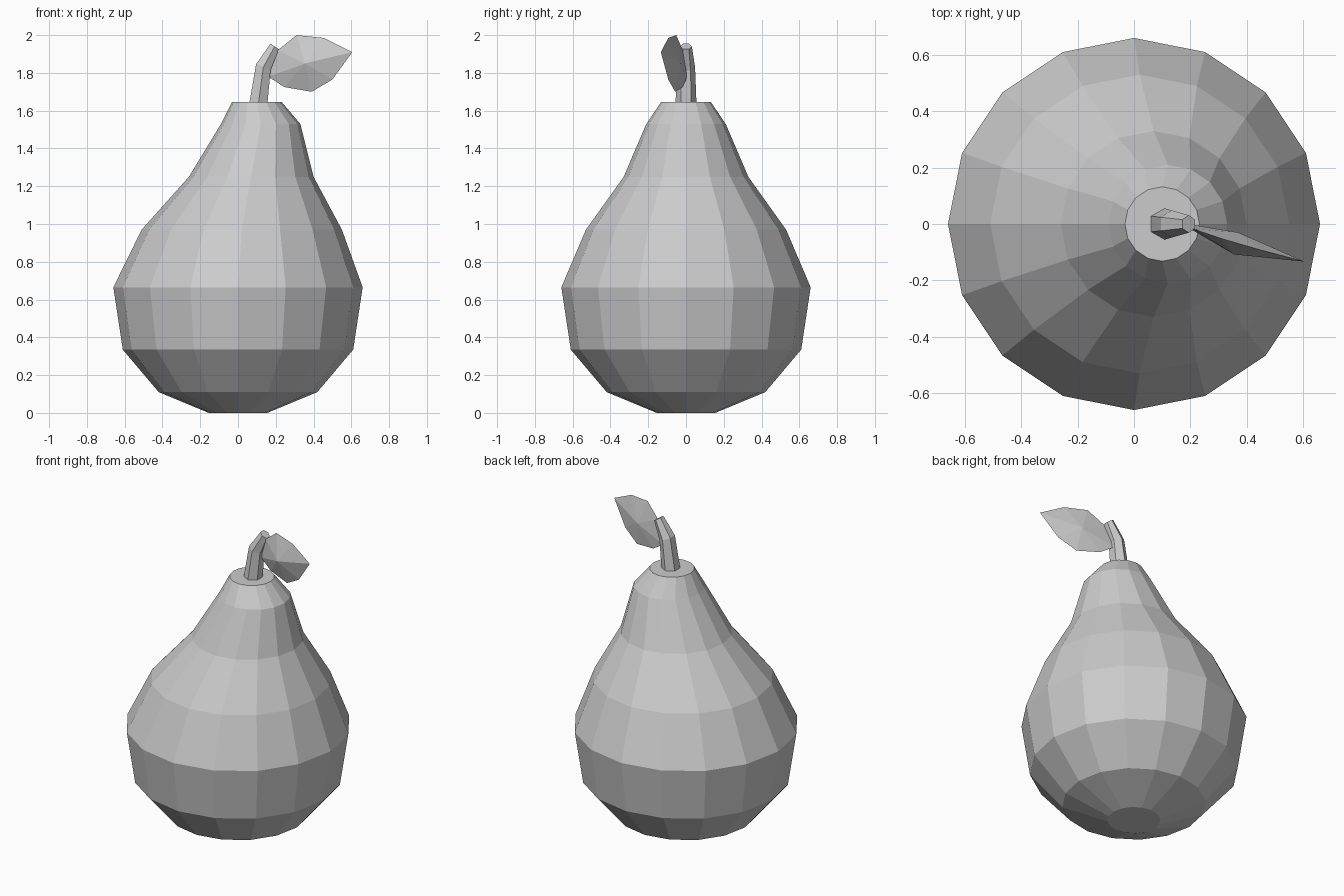
import bpy, bmesh, math
from mathutils import Vector

if "Cube" in bpy.data.objects:
    bpy.data.objects.remove(bpy.data.objects["Cube"])

grey = bpy.data.materials.new("plain_grey")
grey.diffuse_color = (0.6, 0.6, 0.6, 1)
grey.use_nodes = True
grey.node_tree.nodes["Principled BSDF"].inputs["Base Color"].default_value = grey.diffuse_color


def finish(name, bm):
    bmesh.ops.recalc_face_normals(bm, faces=bm.faces[:])
    me = bpy.data.meshes.new(name)
    bm.to_mesh(me)
    bm.free()
    me.materials.append(grey)
    ob = bpy.data.objects.new(name, me)
    bpy.context.collection.objects.link(ob)
    return ob


def loft(name, rings, sides, start=0.0):
    """Capped tube; each ring is (centre x, z, radius, lean towards +x)."""
    bm = bmesh.new()
    loops = []
    for cx, z, r, lean in rings:
        loop = []
        for i in range(sides):
            a = start + 2 * math.pi * i / sides
            u = r * math.cos(a)
            loop.append(bm.verts.new((cx + u * math.cos(lean), r * math.sin(a),
                                      z - u * math.sin(lean))))
        loops.append(loop)
    for lo, hi in zip(loops, loops[1:]):
        for i in range(sides):
            j = (i + 1) % sides
            bm.faces.new((lo[i], lo[j], hi[j], hi[i]))
    bm.faces.new(loops[0][::-1])
    bm.faces.new(loops[-1])
    return finish(name, bm)


# Pear body, with the neck leaning to the right
loft("pear_body", [
    (0.00, 0.00, 0.155, 0), (0.00, 0.11, 0.42, 0), (0.00, 0.335, 0.61, 0),
    (0.00, 0.665, 0.66, 0), (0.02, 0.97, 0.53, 0), (0.07, 1.25, 0.33, 0),
    (0.12, 1.53, 0.21, 0), (0.10, 1.645, 0.132, 0)], 16)

# Bent six-sided stem
loft("stem", [(0.103, 1.60, 0.057, 0.08), (0.134, 1.83, 0.048, 0.4),
              (0.194, 1.94, 0.031, 0.58)], 6, math.pi / 6)

# Leaf: thin lens, an outline fanned to a front and a back centre
outline = [(0.605, 1.91), (0.455, 1.985), (0.31, 2.0), (0.21, 1.92),
           (0.16, 1.78), (0.245, 1.725), (0.39, 1.70), (0.50, 1.765)]
bm = bmesh.new()
edge = [bm.verts.new((x, -0.295 * (x - 0.165) - 0.06 * (z - 1.85), z))
        for x, z in outline]
for centre in ((0.355, -0.108, 1.85), (0.37, -0.03, 1.85)):
    c = bm.verts.new(Vector(centre))
    for i in range(8):
        bm.faces.new((edge[i], edge[(i + 1) % 8], c))
finish("leaf", bm)
